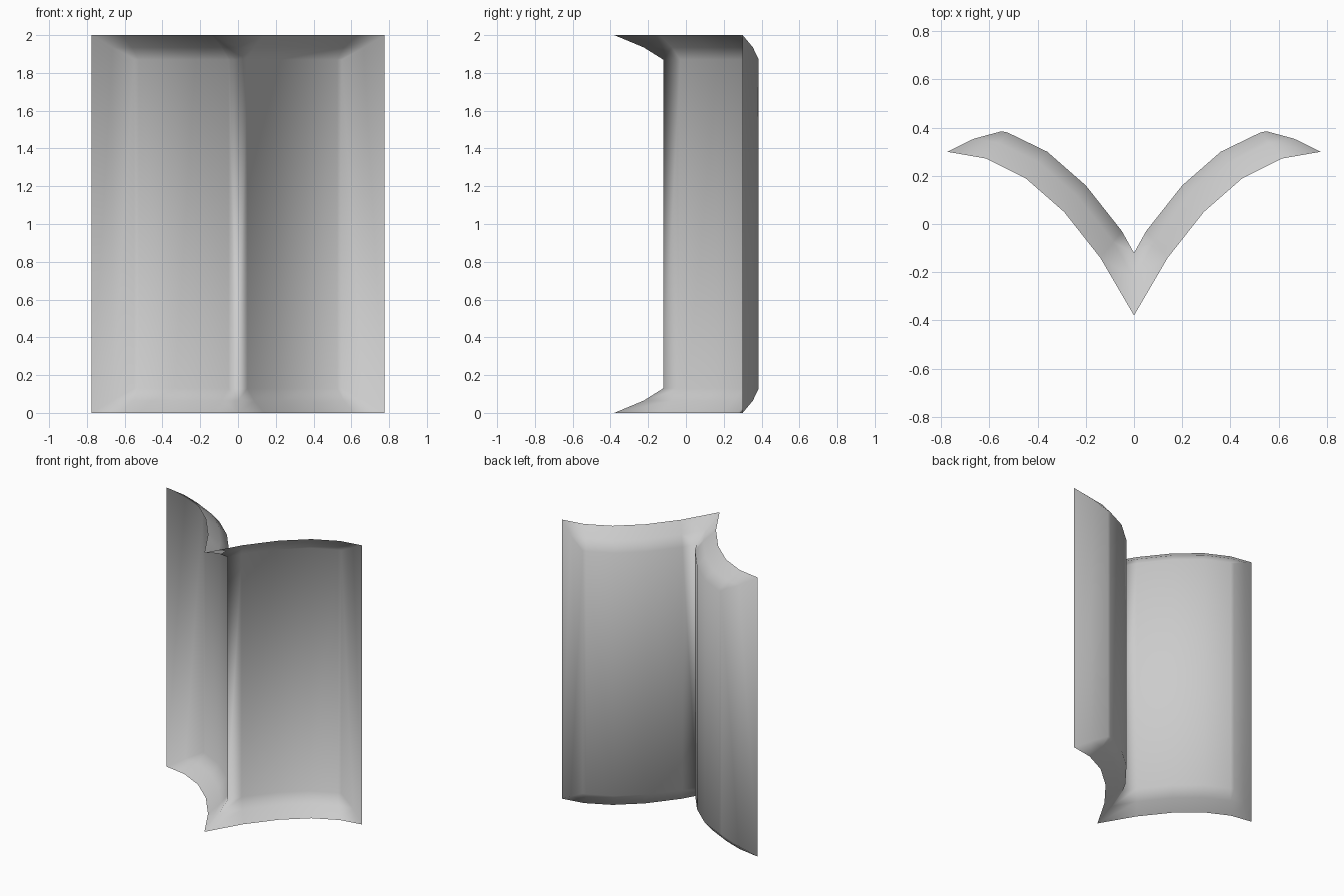
import bpy
import bmesh

cube = bpy.data.objects.get("Cube")
if cube:
    bpy.data.objects.remove(cube, do_unlink=True)

HEIGHT = 2.0

# Plain grey
grey = bpy.data.materials.new("light grey")
grey.use_nodes = True
colour = (0.6, 0.6, 0.6, 1)
grey.diffuse_color = colour
grey.node_tree.nodes["Principled BSDF"].inputs["Base Color"].default_value = colour

# Rim and panel outlines of one wing, from the centre fold to the outer corner
RIM = [(0, -.38), (.14, -.14), (.29, .05), (.45, .19), (.615, .272), (.775, .3)]
PANEL = [(0, -.12), (.05, -.03), (.2, .16), (.36, .3), (.525, .38), (.55, .385)]
BEND = [(r[0] + (p[0] - r[0]) * .6, r[1] + (p[1] - r[1]) * .6)
        for r, p in zip(RIM, PANEL)]
BEND[-1] = (.665, .354)
RINGS = [(RIM, 0), (BEND, .065), (PANEL, .13)]

bm = bmesh.new()
low = [[bm.verts.new((x, y, z)) for x, y in pts] for pts, z in RINGS]
high = [[bm.verts.new((x, y, HEIGHT - z)) for x, y in pts] for pts, z in RINGS]


def strip(a, b):
    """Join two rows of points with quads."""
    for i in range(len(a) - 1):
        bm.faces.new((a[i], a[i + 1], b[i + 1], b[i]))


# Flared lower, upper and outer borders with mitred corners
for k in range(2):
    strip(low[k], low[k + 1])
    strip(high[k + 1], high[k])
    bm.faces.new((low[k][-1], high[k][-1], high[k + 1][-1], low[k + 1][-1]))

# Curved middle panel
strip(low[2], high[2])

# Other wing, welded at the fold
wing = bm.verts[:] + bm.edges[:] + bm.faces[:]
bmesh.ops.mirror(bm, geom=wing, axis='X', merge_dist=0.001)
bmesh.ops.remove_doubles(bm, verts=bm.verts[:], dist=0.001)
bmesh.ops.recalc_face_normals(bm, faces=bm.faces[:])
bm.normal_update()
if sum(f.normal.y * f.calc_area() for f in bm.faces) > 0:
    bmesh.ops.reverse_faces(bm, faces=bm.faces[:])
for f in bm.faces:
    f.smooth = True

mesh = bpy.data.meshes.new("folded_panel")
bm.to_mesh(mesh)
bm.free()
mesh.materials.append(grey)
bpy.context.collection.objects.link(bpy.data.objects.new("folded_panel", mesh))
